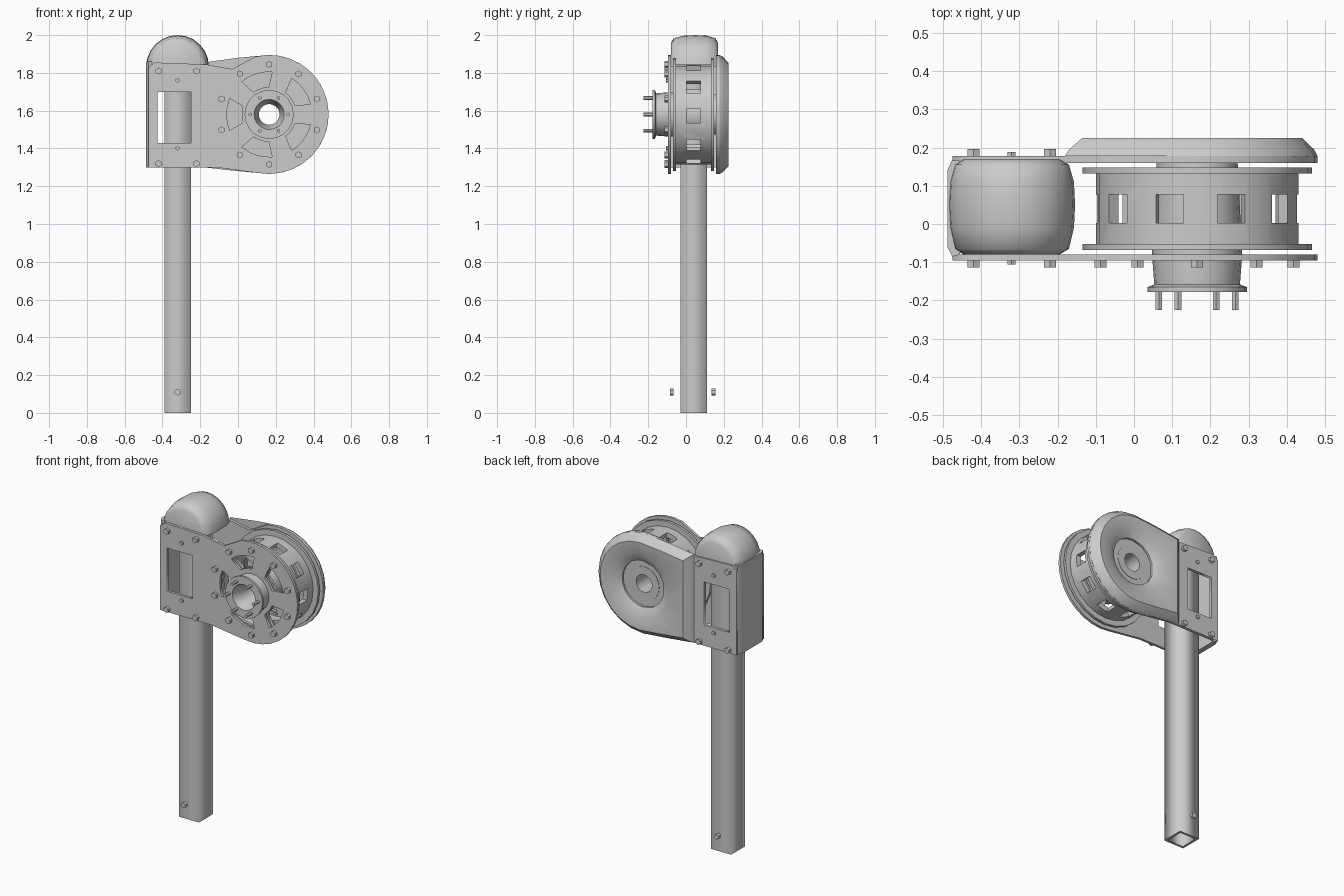
import bpy, bmesh, math
from math import sin, cos, radians
from mathutils import Matrix

if "Cube" in bpy.data.objects:
    bpy.data.objects.remove(bpy.data.objects["Cube"])

CX, CZ = 0.165, 1.58      # reel axis (runs along y)


def mesh_object(name, bm, smooth=None):
    bmesh.ops.recalc_face_normals(bm, faces=bm.faces)
    me = bpy.data.meshes.new(name)
    bm.to_mesh(me)
    bm.free()
    ob = bpy.data.objects.new(name, me)
    bpy.context.collection.objects.link(ob)
    bpy.ops.object.select_all(action='DESELECT')
    ob.select_set(True)
    bpy.context.view_layer.objects.active = ob
    if smooth:
        bpy.ops.object.shade_smooth_by_angle(angle=radians(smooth))
    return ob


def plate(name, loops, lo, hi, upright=True):
    """Sheet with holes: first loop is the outline, the rest are openings."""
    cu = bpy.data.curves.new(name, 'CURVE')
    cu.dimensions, cu.fill_mode = '2D', 'BOTH'
    cu.extrude = (hi - lo) / 2
    for loop in loops:
        sp = cu.splines.new('POLY')
        sp.points.add(len(loop) - 1)
        for p, (u, v) in zip(sp.points, loop):
            p.co = (u, v, 0, 1)
        sp.use_cyclic_u = True
    ob = bpy.data.objects.new(name, cu)
    bpy.context.collection.objects.link(ob)
    mid = (lo + hi) / 2
    if upright:
        ob.rotation_euler.x = math.pi / 2
        ob.location.y = mid
    else:
        ob.location.z = mid
    bpy.ops.object.select_all(action='DESELECT')
    ob.select_set(True)
    bpy.context.view_layer.objects.active = ob
    bpy.ops.object.convert(target='MESH')
    return bpy.context.object


def polar(r, deg):
    return (CX + r * cos(radians(deg)), CZ + r * sin(radians(deg)))


def arc(r, a0, a1, n):
    return [polar(r, a0 + (a1 - a0) * i / n) for i in range(n + 1)]


def rect(x0, x1, z0, z1):
    return [(x0, z0), (x1, z0), (x1, z1), (x0, z1)]


def loft(name, rings, smooth, closed=False, caps=False):
    bm = bmesh.new()
    vs = [[bm.verts.new(p) for p in ring] for ring in rings]
    pairs = list(zip(vs, vs[1:])) + ([(vs[-1], vs[0])] if closed else [])
    n = len(vs[0])
    for a, b in pairs:
        for i in range(n):
            j = (i + 1) % n
            bm.faces.new((a[i], a[j], b[j], b[i]))
    if caps:
        bm.faces.new(vs[0])
        bm.faces.new(vs[-1])
    return mesh_object(name, bm, smooth)


def lathe(name, profile, n=24, smooth=35):
    return loft(name, [[(x, y, z) for x, z in arc(r, 0, 360, n)[:-1]]
                       for r, y in profile], smooth, closed=True)


def bolts(name, spots, y0, y1, r=0.018):
    bm = bmesh.new()
    for x, z in spots:
        m = Matrix.Translation((x, (y0 + y1) / 2, z)) @ Matrix.Rotation(math.pi / 2, 4, 'X')
        bmesh.ops.create_cone(bm, cap_ends=True, segments=6, radius1=r, radius2=r,
                              depth=abs(y1 - y0), matrix=m)
    return mesh_object(name, bm)


# square hollow post
plate("post", [rect(-0.39, -0.25, -0.03, 0.11), rect(-0.375, -0.265, -0.015, 0.095)],
      0, 1.80, upright=False)
bolts("post_bolt_front", [(-0.32, 0.11)], -0.085, -0.065)
bolts("post_bolt_back", [(-0.32, 0.11)], 0.135, 0.155)

# side plates: housing box running into the reel ring, with window and five openings
outline = arc(0.315, -100, 104, 18) + [(-0.03, 1.82), (-0.17, 1.845), (-0.44, 1.855),
                                      (-0.475, 1.83), (-0.475, 1.30), (-0.12, 1.30)]
window = rect(-0.425, -0.25, 1.43, 1.70)
openings = [arc(0.225, a - 22, a + 22, 4) + arc(0.145, a + 17, a - 17, 3)
            for a in range(36, 396, 72)]
bore = arc(0.06, 0, 360, 12)[:-1]
plate("front_plate", [outline, window, bore] + openings, -0.096, -0.08)
plate("back_plate", [outline, window, bore] + openings, 0.16, 0.178)

# reel: two spoked flanges with a pierced drum between them
rim = arc(0.30, 0, 360, 24)[:-1]
for side, y in (("front", -0.068), ("back", 0.132)):
    plate("reel_flange_" + side, [rim, bore] + openings, y, y + 0.016)
drum = lathe("reel_drum", [(0.265, -0.055), (0.265, 0.135), (0.235, 0.135), (0.235, -0.055)])
bm = bmesh.new()
for k in range(5):
    m = (Matrix.Translation((CX, 0.04, CZ)) @ Matrix.Rotation(radians(2 - 36 * k), 4, 'Y')
         @ Matrix.Diagonal((0.8, 0.075, 0.075, 1)))
    bmesh.ops.create_cube(bm, size=1, matrix=m)
cutter = mesh_object("drum_hole_cutter", bm)
cutter.hide_render = True
cutter.hide_viewport = False
mod = drum.modifiers.new("holes", 'BOOLEAN')
mod.operation, mod.object, mod.solver = 'DIFFERENCE', cutter, 'EXACT'
mod.use_self = True
bpy.context.view_layer.objects.active = drum
bpy.ops.object.modifier_apply(modifier=mod.name)
bpy.data.objects.remove(cutter)

# hub with outer coupling flange
lathe("hub", [(0.055, 0.18), (0.055, -0.10), (0.08, -0.178), (0.13, -0.178), (0.13, -0.165),
              (0.112, -0.158), (0.118, -0.08), (0.105, 0.18)], n=20)
bolts("hub_bolts", [polar(0.1, 60 * k) for k in range(6)], -0.176, -0.225, 0.010)

# dished back cover, straight on the housing side
shape = arc(0.315, -90, 90, 12) + [(0.0, 1.88), (-0.18, 1.855), (-0.18, 1.68), (-0.18, 1.48),
                                  (-0.18, 1.30), (0.0, 1.28)]


def toward(pts, f, y):
    return [(CX + (x - CX) * f, y, CZ + (z - CZ) * f) for x, z in pts]


def circle_under(pts, r, y):
    return [(CX + r * cos(a), y, CZ + r * sin(a))
            for a in (math.atan2(z - CZ, x - CX) for x, z in pts)]


loft("back_cover", [toward(shape, 1, 0.178), toward(shape, 0.97, 0.195),
                    toward(shape, 0.87, 0.225), circle_under(shape, 0.20, 0.22),
                    circle_under(shape, 0.145, 0.19), circle_under(shape, 0.145, 0.178)],
     40, closed=True)

# rounded hood above the housing
hood = []
for y, r in ((-0.08, 0.125), (-0.065, 0.15), (-0.01, 0.163), (0.05, 0.166),
             (0.11, 0.163), (0.155, 0.15), (0.17, 0.125)):
    hood.append([(-0.32 + r * cos(radians(a)), y, 1.834 + r * sin(radians(a)))
                 for a in range(0, 181, 15)])
loft("hood", hood, 60, caps=True)

# outer side wall of the housing
wall = [(-0.455, -0.08), (-0.475, -0.085), (-0.488, -0.06), (-0.488, 0.14),
        (-0.475, 0.168), (-0.455, 0.165)]
loft("housing_wall", [[(x, y, z) for x, y in wall] for z in (1.30, 1.86)], 50, caps=True)

# plate fasteners
corners = [(x, z) for x in (-0.42, -0.22) for z in (1.32, 1.81)]
ring = [polar(0.265, 18 + 36 * k) for k in range(10)]
bolts("front_bolts", corners + ring, -0.094, -0.114)
bolts("back_bolts", corners, 0.176, 0.196)
small = [(-0.32, 1.40), (-0.32, 1.76)]
bolts("small_front_bolts", small, -0.094, -0.106, 0.012)
bolts("small_back_bolts", small, 0.176, 0.188, 0.012)
